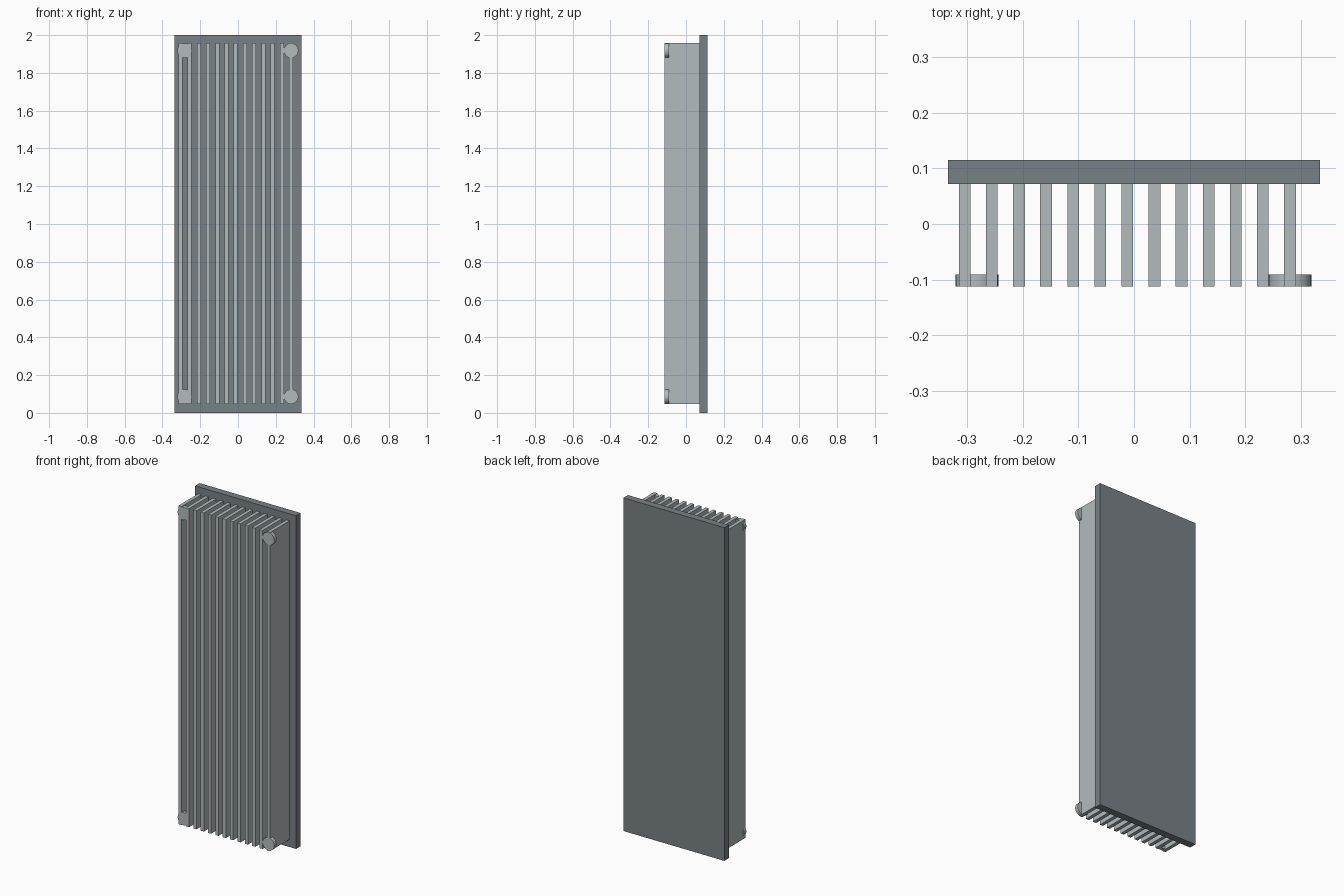
import bpy
import math

cube = bpy.data.objects.get("Cube")
if cube:
    bpy.data.objects.remove(cube, do_unlink=True)


def make_material(name, rgb):
    mat = bpy.data.materials.new(name)
    mat.use_nodes = True
    color = (*rgb, 1.0)
    mat.diffuse_color = color
    mat.node_tree.nodes["Principled BSDF"].inputs["Base Color"].default_value = color
    return mat


def finish(name, mat):
    obj = bpy.context.object
    obj.name = name
    obj.data.materials.append(mat)
    return obj


def box(name, low, high, mat):
    centre = [(a + b) / 2 for a, b in zip(low, high)]
    size = [b - a for a, b in zip(low, high)]
    bpy.ops.mesh.primitive_cube_add(size=1, location=centre)
    obj = finish(name, mat)
    obj.scale = size
    bpy.ops.object.transform_apply(location=False, rotation=False, scale=True)
    return obj


dark_grey = make_material("dark slate grey", (0.19, 0.22, 0.24))
light_grey = make_material("light metal grey", (0.45, 0.50, 0.51))

# Back plate
PLATE_FRONT = 0.072
box("back_plate", (-0.335, PLATE_FRONT, 0), (0.335, 0.115, 2), dark_grey)

# Row of upright fins
FIN_FRONT = -0.113
FIN_COUNT = 13
FIRST_X, LAST_X = -0.305, 0.281
for i in range(FIN_COUNT):
    x = FIRST_X + (LAST_X - FIRST_X) * i / (FIN_COUNT - 1)
    box(f"fin_{i + 1}", (x - 0.0105, FIN_FRONT, 0.046),
        (x + 0.0105, PLATE_FRONT, 1.958), light_grey)

# Round corner studs, flush with the fin fronts
STUD_DEPTH = 0.022
for side, x in (("right", -0.283), ("left", 0.281)):
    for level, z in (("lower", 0.086), ("upper", 1.918)):
        bpy.ops.mesh.primitive_cylinder_add(
            vertices=32, radius=0.0385, depth=STUD_DEPTH,
            location=(x, FIN_FRONT + STUD_DEPTH / 2, z),
            rotation=(math.pi / 2, 0, 0))
        finish(f"{level}_{side}_stud", light_grey)
        bpy.ops.object.shade_smooth_by_angle(angle=math.radians(30))
